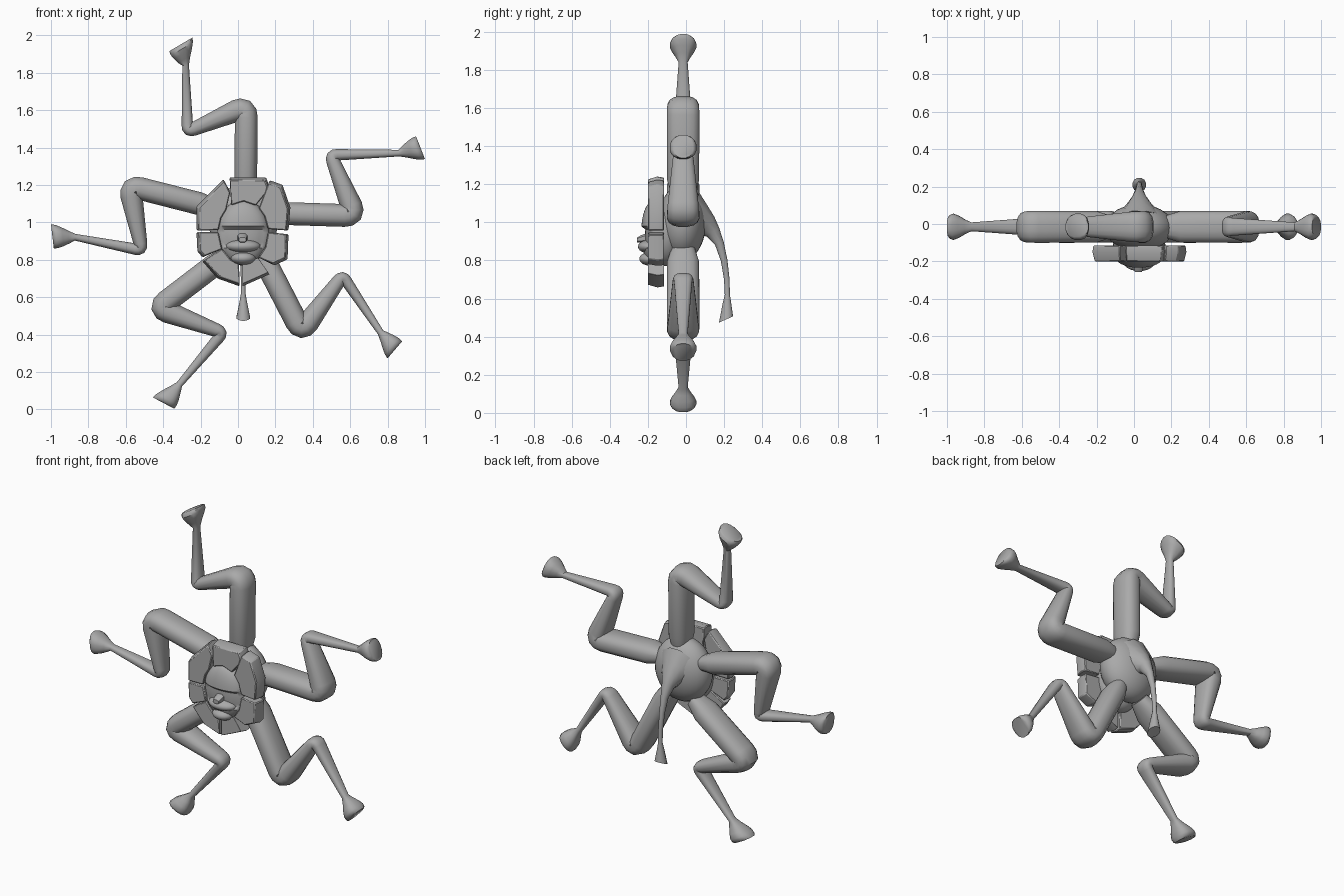
import bpy, bmesh, math
from mathutils import Vector

if "Cube" in bpy.data.objects:
    bpy.data.objects.remove(bpy.data.objects["Cube"])

grey = bpy.data.materials.new("plain_grey")
grey.diffuse_color = (0.4, 0.4, 0.4, 1)
grey.use_nodes = True
grey.node_tree.nodes["Principled BSDF"].inputs["Base Color"].default_value = grey.diffuse_color
CX, LEG_Y = 0.028, -0.015


def finish(bm, name, angle=40):
    bmesh.ops.recalc_face_normals(bm, faces=bm.faces)
    me = bpy.data.meshes.new(name)
    bm.to_mesh(me)
    bm.free()
    ob = bpy.data.objects.new(name, me)
    bpy.context.collection.objects.link(ob)
    me.materials.append(grey)
    bpy.ops.object.select_all(action='DESELECT')
    ob.select_set(True)
    bpy.context.view_layer.objects.active = ob
    bpy.ops.object.shade_smooth_by_angle(angle=math.radians(angle))
    return ob


def bridge(bm, loops):
    """Join equal loops of vertices into a capped skin."""
    n = len(loops[0])
    for a, b in zip(loops, loops[1:]):
        for i in range(n):
            bm.faces.new((a[i], a[(i + 1) % n], b[(i + 1) % n], b[i]))
    bm.faces.new(loops[0])
    bm.faces.new(loops[-1])


def loft(name, rings, n=16, power=0.8):
    """Skin rings given as (centre, first half axis, second half axis)."""
    bm = bmesh.new()
    loops = []
    for c, u, v in rings:
        loop = []
        for i in range(n):
            a = 2 * math.pi * (i + 0.5) / n
            k, s = math.cos(a), math.sin(a)
            p = c + u * math.copysign(abs(k) ** power, k) + v * math.copysign(abs(s) ** power, s)
            loop.append(bm.verts.new(p))
        loops.append(loop)
    bridge(bm, loops)
    return finish(bm, name)


def ellipsoid(name, centre, radii, seg=28, shape=None):
    bm = bmesh.new()
    bmesh.ops.create_uvsphere(bm, u_segments=seg, v_segments=seg * 2 // 3, radius=1)
    for v in bm.verts:
        if shape:
            shape(v.co)
        v.co = Vector(centre) + Vector([a * b for a, b in zip(v.co, radii)])
    return finish(bm, name)


def leg(name, root, knee, hock, ankle, toe_a, toe_b):
    P = lambda p: Vector((p[0], LEG_Y, p[1]))
    root, knee, hock, ankle, ta, tb = map(P, (root, knee, hock, ankle, toe_a, toe_b))
    toe = (ta + tb) / 2

    # Path points carry in-plane and depth half widths
    path = [(root, .042, .055), (root.lerp(knee, .2), .062, .085)]

    def corner(a, b, c, cut, w0, w1, d0, d1):
        p, q = b + (a - b).normalized() * cut, b + (c - b).normalized() * cut
        for i in range(5):
            f = i / 4
            pos = p.lerp(b, f).lerp(b.lerp(q, f), f)
            path.append((pos, w0 + (w1 - w0) * f, d0 + (d1 - d0) * f))

    corner(root, knee, hock, .06, .062, .06, .087, .082)
    corner(knee, hock, ankle, .035, .037, .031, .056, .048)
    path.append((ankle, .018, .024))
    rings, pts = [], [p[0] for p in path] + [toe]
    for i, (p, w, d) in enumerate(path):
        t = (pts[i + 1] - p).normalized()
        if i:
            t = (t + (p - pts[i - 1]).normalized()).normalized()
        rings.append((p, Vector((-t.z, 0, t.x)) * w, Vector((0, d, 0))))
    # Bell-shaped foot with a rounded rim and a flat sole
    u = (tb - ta) / 2
    if u.dot(rings[-1][1]) < 0:
        u = -u
    depth = Vector((0, 1, 0))
    for f, k, d in ((.28, .53, .04), (.55, .78, .06), (.78, .95, .071), (.93, 1, .064), (1, .99, .052)):
        rings.append((ankle.lerp(toe, f), u * k, depth * d))
    loft(name, rings)


leg("upper_leg", (.04, 1.12), (.045, 1.62), (-.27, 1.485), (-.28, 1.84), (-.368, 1.915), (-.243, 1.988))
leg("right_leg", (.15, 1.05), (.628, 1.035), (.495, 1.36), (.86, 1.37), (1.0, 1.337), (.952, 1.46))
leg("left_leg", (-.11, 1.075), (-.58, 1.195), (-.515, .85), (-.87, .92), (-1.0, .99), (-.985, .86))
leg("lower_left_leg", (-.05, .83), (-.43, .54), (-.08, .41), (-.313, .134), (-.456, .064), (-.34, .003))
leg("lower_right_leg", (.10, .88), (.34, .415), (.56, .715), (.762, .412), (.799, .272), (.878, .364))

# Body
ellipsoid("body", (CX, -.02, 1.0), (.185, .125, .2))

# Tail, growing out of the back of the body and ending in a tuft
tail = [(.02, 1.02, .15), (.075, 1.0, .098), (.11, .98, .065), (.14, .95, .042), (.175, .89, .025),
        (.2, .8, .018), (.214, .7, .015), (.217, .62, .014), (.215, .57, .024), (.21, .49, .042)]
rings = []
for i, (y, z, r) in enumerate(tail):
    a, b = tail[max(i - 1, 0)], tail[min(i + 1, len(tail) - 1)]
    t = Vector((0, b[0] - a[0], b[1] - a[1])).normalized()
    if i == len(tail) - 1:
        t = Vector((0, .4, -.9)).normalized()
    rings.append((Vector((CX, y, z)), Vector((r * .9, 0, 0)), Vector((0, -t.z, t.y)) * r))
loft("tail", rings, 12, 1.0)


# Head: a full front with a sunken eye band under the brow
def face_shape(co):
    co.y = math.copysign(abs(co.y) ** .62, co.y)
    if co.y < -.4 and -.42 < co.z < .13:
        co.y += .2 * min(1, (-.4 - co.y) / .4)


ellipsoid("head", (CX, -.13, .945), (.14, .105, .176), 48, face_shape)
ellipsoid("muzzle", (CX, -.19, .872), (.092, .062, .036))
ellipsoid("chin", (CX, -.185, .808), (.066, .06, .036))

# Nose block
N = lambda y, z, w, h: (Vector((CX - .004, y, z)), Vector((w, 0, 0)), Vector((0, 0, h)))
loft("nose", [N(-.18, .925, .03, .03), N(-.238, .912, .025, .02), N(-.257, .907, .02, .013)], 8, .7)

# Mane plates: outlines in x and z around the face
plates = {
    "mane_top": [(-.045, 1.24), (.15, 1.24), (.165, 1.2), (.155, 1.165), (.1, 1.1), (.03, 1.1), (-.04, 1.1)],
    "mane_upper_right": [(.17, 1.225), (.238, 1.2), (.28, 1.08), (.27, .957), (.15, .963), (.15, 1.04), (.12, 1.09)],
    "mane_lower_right": [(.27, .936), (.265, .802), (.195, .77), (.11, .81), (.14, .87), (.15, .947)],
    "mane_bottom_right": [(.125, .78), (.168, .722), (.024, .658), (.024, .8), (.1, .82)],
    "mane_bottom_left": [(.008, .8), (.008, .658), (-.11, .7), (-.19, .791), (-.085, .86), (-.04, .8)],
    "mane_lower_left": [(-.222, .947), (-.09, .947), (-.08, .86), (-.19, .813), (-.217, .845)],
    "mane_upper_left": [(-.078, 1.23), (-.222, 1.085), (-.222, .957), (-.09, .957), (-.1, 1.03), (-.08, 1.09),
                        (-.045, 1.17)],
}
for name, outline in plates.items():
    bm = bmesh.new()
    layers = []
    for y, f in ((-.115, .98), (-.15, 1), (-.2, .95)):
        loop = []
        for x, z in outline:
            dx, dz = x - CX, z - .945
            # Inner points follow the rim of the face, outer points are chamfered
            e = math.hypot(dx / .14, dz / .176)
            k = .95 / e if e < 1.18 else f
            loop.append(bm.verts.new((CX + dx * k, y, .945 + dz * k)))
        layers.append(loop)
    bridge(bm, layers)
    ob = finish(bm, name, 30)
    bevel = ob.modifiers.new("soft_edges", 'BEVEL')
    bevel.width, bevel.segments = .005, 1
